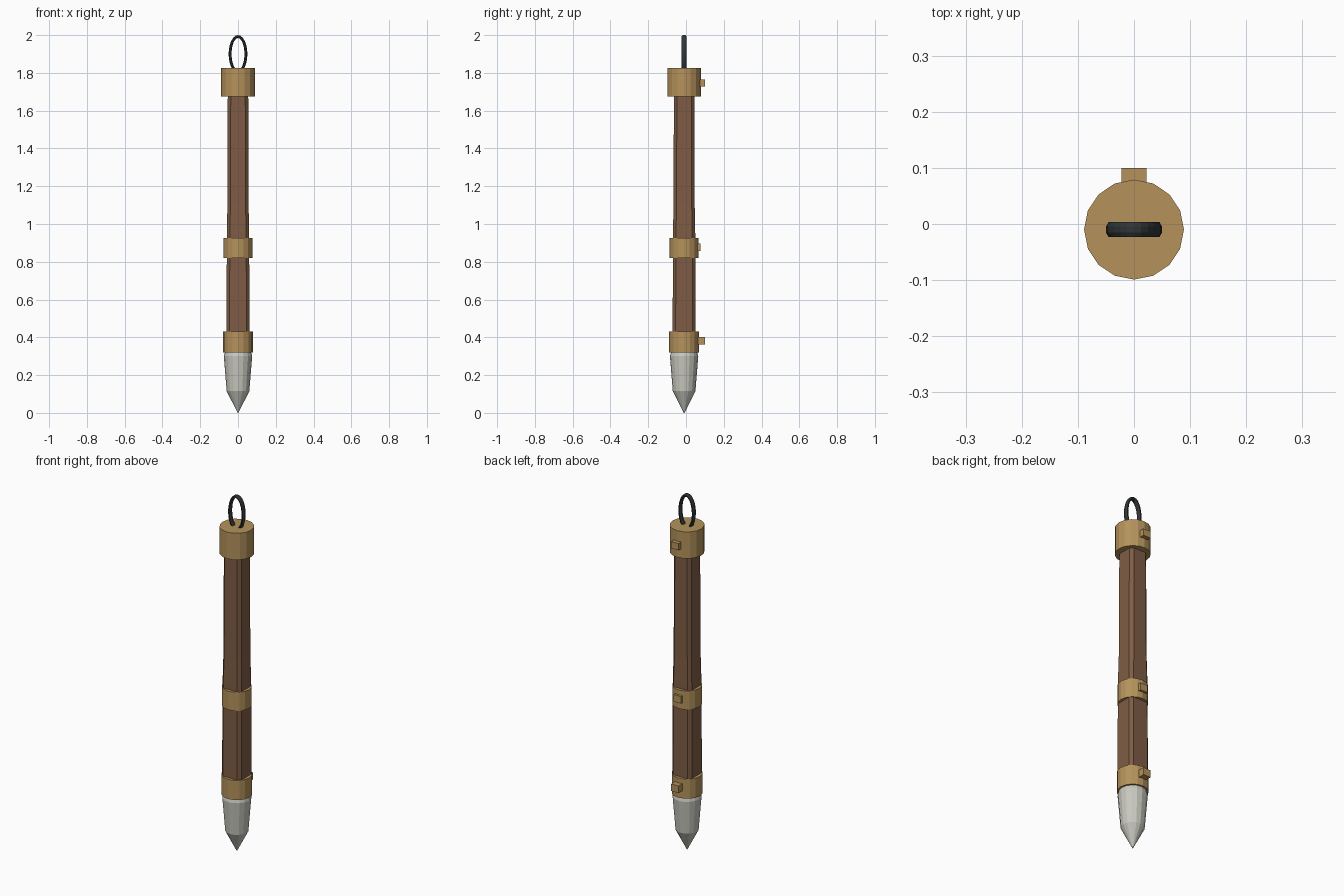
import bpy, bmesh, math

if "Cube" in bpy.data.objects:
    bpy.data.objects.remove(bpy.data.objects["Cube"])

AXIS_Y = -0.01  # the pole sits slightly forward of the clip tabs


def material(name, rgb):
    m = bpy.data.materials.new(name)
    m.diffuse_color = (*rgb, 1)
    m.use_nodes = True
    m.node_tree.nodes["Principled BSDF"].inputs["Base Color"].default_value = m.diffuse_color
    return m


WOOD = material("brown_wood", (0.21, 0.108, 0.058))
BRASS = material("brass", (0.46, 0.29, 0.105))
STEEL = material("pale_metal", (0.58, 0.58, 0.52))
IRON = material("dark_iron", (0.03, 0.036, 0.038))


def finish(name, bm, mat):
    bmesh.ops.recalc_face_normals(bm, faces=bm.faces)
    me = bpy.data.meshes.new(name)
    bm.to_mesh(me)
    bm.free()
    me.materials.append(mat)
    ob = bpy.data.objects.new(name, me)
    ob.location.y = AXIS_Y
    bpy.context.collection.objects.link(ob)
    return ob


def loft(name, sections, mat):
    """Skin a stack of equal-length point rings and cap both ends."""
    bm = bmesh.new()
    rings = [[bm.verts.new(p) for p in s] for s in sections]
    for a, b in zip(rings, rings[1:]):
        for i in range(len(a)):
            j = (i + 1) % len(a)
            bm.faces.new((a[i], a[j], b[j], b[i]))
    bm.faces.new(rings[0])
    bm.faces.new(rings[-1])
    return finish(name, bm, mat)


def circle(r, z, n=16):
    return [(r * math.cos(math.tau * i / n), r * math.sin(math.tau * i / n), z)
            for i in range(n)]


def chamfered_square(a, z, chamfer=0.016):
    c = a - chamfer
    return [(a, -c, z), (a, c, z), (c, a, z), (-c, a, z),
            (-a, c, z), (-a, -c, z), (-c, -a, z), (c, -a, z)]


def tab(name, y0, y1, z0, z1):
    w = 0.0225
    loft(name, [[(-w, y0, z), (w, y0, z), (w, y1, z), (-w, y1, z)]
                for z in (z0, z1)], BRASS)


# Tapering wooden shaft
loft("shaft", [chamfered_square(a, z) for a, z in
               ((0.061, 0.36), (0.059, 0.95), (0.056, 1.1), (0.054, 1.75))], WOOD)

# Pointed metal foot with a chamfered rim
loft("pointed_tip", [circle(r, z) for r, z in
                     ((0.002, 0.0), (0.06, 0.115), (0.075, 0.30), (0.068, 0.325))], STEEL)

# Brass collars, each with a small clip tab at the back
for name, r, z0, z1, t0, t1, reach in (
        ("lower_band", 0.079, 0.32, 0.43, 0.363, 0.403, 0.11),
        ("middle_band", 0.0765, 0.82, 0.925, 0.857, 0.897, 0.087),
        ("top_cap", 0.089, 1.675, 1.825, 1.728, 1.766, 0.11)):
    loft(name, [circle(r, z0), circle(r, z1)], BRASS)
    tab(name + "_tab", 0.06, reach, t0, t1)

# Oval hanging loop sunk into the cap
bm = bmesh.new()
N, M = 24, 8
rings = []
for i in range(N):
    t = math.tau * i / N
    ring = []
    for j in range(M):
        s = math.tau * (j + 0.5) / M
        d = 0.0085 * math.cos(s)
        ring.append(bm.verts.new(((0.042 + d) * math.cos(t), 0.0145 * math.sin(s),
                                  1.9 + (0.092 + d) * math.sin(t))))
    rings.append(ring)
for i in range(N):
    a, b = rings[i], rings[(i + 1) % N]
    for j in range(M):
        k = (j + 1) % M
        bm.faces.new((a[j], a[k], b[k], b[j]))
finish("hanging_loop", bm, IRON)
